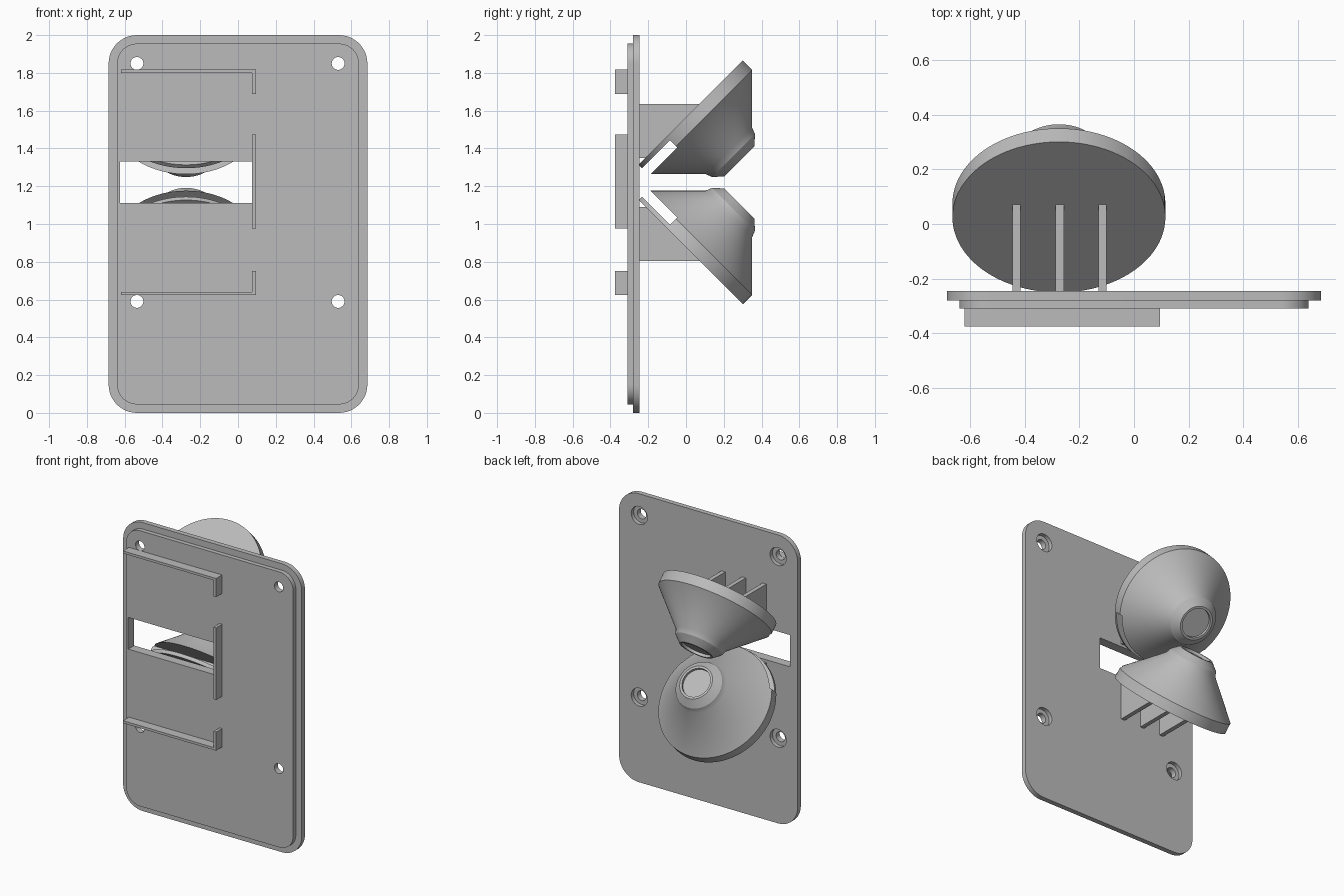
import bpy, bmesh, math
from mathutils import Matrix, Vector

cube = bpy.data.objects.get("Cube")
if cube:
    bpy.data.objects.remove(cube, do_unlink=True)

grey = bpy.data.materials.new("plain grey")
grey.use_nodes = True
colour = (0.5, 0.5, 0.5, 1)
grey.diffuse_color = colour
grey.node_tree.nodes["Principled BSDF"].inputs["Base Color"].default_value = colour

MID_Z = 1.22          # mirror height of everything around the window
CUP_X = -0.275


def finish(name, bm):
    bmesh.ops.recalc_face_normals(bm, faces=bm.faces)
    mesh = bpy.data.meshes.new(name)
    bm.to_mesh(mesh)
    bm.free()
    mesh.materials.append(grey)
    ob = bpy.data.objects.new(name, mesh)
    bpy.context.collection.objects.link(ob)
    return ob


def extrude(name, points, direction):
    """Solid made by sweeping a flat outline along a direction."""
    bm = bmesh.new()
    face = bm.faces.new([bm.verts.new(p) for p in points])
    out = bmesh.ops.extrude_face_region(bm, geom=[face])
    moved = [g for g in out["geom"] if isinstance(g, bmesh.types.BMVert)]
    bmesh.ops.translate(bm, verts=moved, vec=direction)
    return finish(name, bm)


def box(name, x0, x1, y0, y1, z0, z1):
    return extrude(name, [(x0, y0, z0), (x1, y0, z0), (x1, y0, z1), (x0, y0, z1)],
                   (0, y1 - y0, 0))


def rounded_plate(name, inset, radius, y0, y1):
    hx, hz = 0.685 - inset - radius, 1 - inset - radius
    pts = []
    for k, (sx, sz) in enumerate([(1, 1), (-1, 1), (-1, -1), (1, -1)]):
        for i in range(13):
            a = math.pi / 2 * (k + i / 12)
            pts.append((sx * hx + radius * math.cos(a), y0,
                        1 + sz * hz + radius * math.sin(a)))
    return extrude(name, pts, (0, y1 - y0, 0))


def disc(name, x, z, radius, y0, y1):
    ring = [2 * math.pi * i / 32 for i in range(32)]
    return extrude(name, [(x + radius * math.cos(a), y0, z + radius * math.sin(a))
                          for a in ring], (0, y1 - y0, 0))


def lathe(name, profile, matrix, steps=96):
    """Revolve (depth, radius) pairs around the local z axis; ends are capped."""
    bm = bmesh.new()
    rings = [[bm.verts.new((r * math.cos(2 * math.pi * i / steps),
                            r * math.sin(2 * math.pi * i / steps), d))
              for i in range(steps)] for d, r in profile]
    for a, b in zip(rings, rings[1:]):
        for i in range(steps):
            j = (i + 1) % steps
            bm.faces.new((a[i], a[j], b[j], b[i]))
    bm.faces.new(rings[0])
    bm.faces.new(rings[-1])
    bm.transform(matrix)
    return finish(name, bm)


def apply_boolean(ob, other, operation="DIFFERENCE"):
    mod = ob.modifiers.new("cut", "BOOLEAN")
    mod.operation, mod.solver, mod.object = operation, "EXACT", other
    bpy.context.view_layer.objects.active = ob
    bpy.ops.object.modifier_apply(modifier=mod.name)
    bpy.data.objects.remove(other, do_unlink=True)


def smooth(ob):
    bpy.ops.object.select_all(action="DESELECT")
    ob.select_set(True)
    bpy.context.view_layer.objects.active = ob
    bpy.ops.object.shade_smooth_by_angle(angle=math.radians(25))


# Stepped plate with a window and four counterbored screw holes
back = rounded_plate("back_plate", 0, 0.15, -0.28, -0.245)
front = rounded_plate("front_plate", 0.045, 0.105, -0.31, -0.28)
for plate in (back, front):
    apply_boolean(plate, box("window_cutter", -0.625, 0.075, -0.5, -0.1, 1.11, 1.33))
    for x in (-0.535, 0.53):
        for z in (0.59, 1.85):
            apply_boolean(plate, disc("hole_cutter", x, z, 0.034, -0.5, -0.1))
            if plate == back:
                apply_boolean(plate, disc("bore_cutter", x, z, 0.062, -0.272, -0.1))
    smooth(plate)

# Raised guide rails on the front
box("middle_rail", 0.075, 0.095, -0.375, -0.31, 0.975, 1.475)
for side, s in (("upper", 1), ("lower", -1)):
    outer, inner, end = (MID_Z + s * d for d in (0.597, 0.58, 0.468))
    outline = [(-0.62, outer), (0.095, outer), (0.095, end), (0.075, end),
               (0.075, inner), (-0.62, inner)]
    extrude(side + "_rail", [(x, -0.375, z) for x, z in outline], (0, 0.065, 0))

# Two tilted cone cups, mirrored above and below the window
cup_profile = [(0, 0.39), (0.07, 0.39), (0.286, 0.174), (0.321, 0.16),
               (0.364, 0.113), (0.364, 0.098), (0.345, 0.098)]
h = math.sqrt(0.5)
for side, s in (("upper", 1), ("lower", -1)):
    along, axis = Vector((0, h, s * h)), Vector((0, h, -s * h))
    centre = Vector((CUP_X, 0.025, MID_Z + s * 0.369))
    frame = Matrix((Vector((1, 0, 0)), along, axis)).transposed().to_4x4()
    frame.translation = centre
    cup = lathe(side + "_cone_cup", cup_profile, frame)

    # Slot across the rim next to the window
    corners = [(-0.45, 0.025), (-0.18, 0.025), (-0.18, 0.08), (-0.45, 0.08)]
    slot = extrude("slot_cutter", [frame @ Vector((-0.5, v, d)) for v, d in corners],
                   (1, 0, 0))
    apply_boolean(cup, slot)
    smooth(cup)

    # Ribs joining the cup to the plate
    outline = [(-0.245, 0.415), (0.077, 0.415), (-0.208, 0.13), (-0.245, 0.13)]
    for i, x in enumerate((-0.43, -0.272, -0.115)):
        extrude(f"{side}_rib_{i + 1}",
                [(x - 0.015, y, MID_Z + s * z) for y, z in outline], (0.03, 0, 0))
